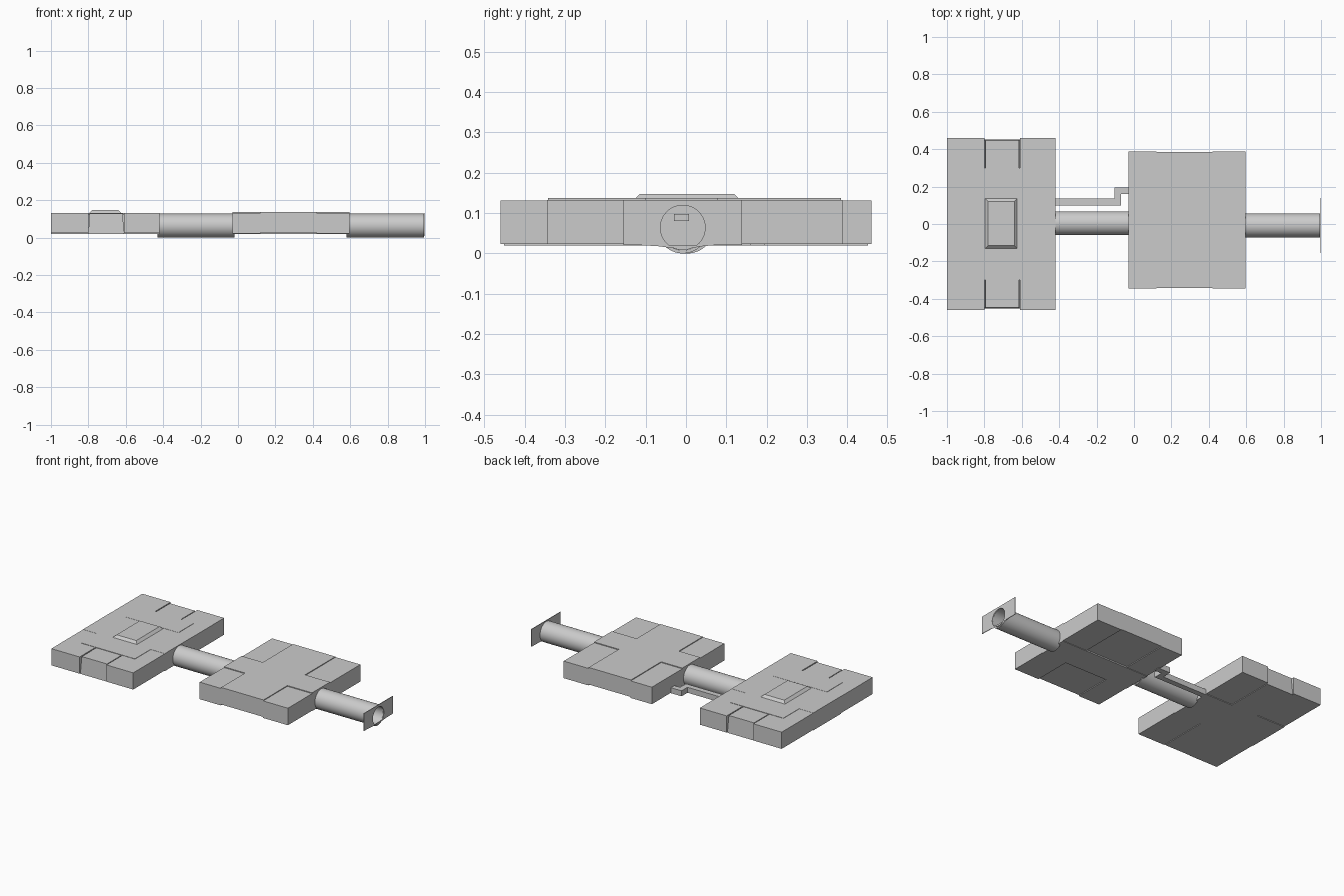
import bpy, bmesh, math

if "Cube" in bpy.data.objects:
    bpy.data.objects.remove(bpy.data.objects["Cube"])


def finish(name, bm, smooth=False):
    bmesh.ops.recalc_face_normals(bm, faces=bm.faces)
    me = bpy.data.meshes.new(name)
    bm.to_mesh(me)
    bm.free()
    ob = bpy.data.objects.new(name, me)
    bpy.context.collection.objects.link(ob)
    if smooth:
        bpy.context.view_layer.objects.active = ob
        ob.select_set(True)
        bpy.ops.object.shade_smooth_by_angle(angle=math.radians(35))
        ob.select_set(False)
    return ob


def box(name, x, y, z, inset=0.0):
    """Box from ranges; inset tapers the top face inward."""
    bm = bmesh.new()
    loops = []
    for zz, i in ((z[0], 0), (z[1], inset)):
        loops.append([bm.verts.new(p) for p in (
            (x[0] + i, y[0] + i, zz), (x[1] - i, y[0] + i, zz),
            (x[1] - i, y[1] - i, zz), (x[0] + i, y[1] - i, zz))])
    a, b = loops
    bm.faces.new(a)
    bm.faces.new(b)
    for k in range(4):
        n = (k + 1) % 4
        bm.faces.new((a[k], a[n], b[n], b[k]))
    return finish(name, bm)


def prism(name, outline, z):
    """Vertical extrusion of a flat outline."""
    bm = bmesh.new()
    f = bm.faces.new([bm.verts.new((px, py, z[0])) for px, py in outline])
    ext = bmesh.ops.extrude_face_region(bm, geom=[f])
    vs = [g for g in ext['geom'] if isinstance(g, bmesh.types.BMVert)]
    bmesh.ops.translate(bm, verts=vs, vec=(0, 0, z[1] - z[0]))
    return finish(name, bm)


def tube(name, x, cy, cz, r_out, r_in, seg=48):
    """Open hollow tube along x: four rings joined into a closed wall."""
    bm = bmesh.new()
    rings = []
    for px, r in ((x[0], r_out), (x[1], r_out), (x[1], r_in), (x[0], r_in)):
        rings.append([bm.verts.new((px, cy + r * math.cos(t), cz + r * math.sin(t)))
                      for t in (2 * math.pi * i / seg for i in range(seg))])
    for a, b in zip(rings, rings[1:] + rings[:1]):
        for i in range(seg):
            j = (i + 1) % seg
            bm.faces.new((a[i], a[j], b[j], b[i]))
    return finish(name, bm, True)


# Large room: cross-shaped core and four corner blocks
X0, X1, X2, X3 = -1.0, -0.80, -0.61, -0.42
box("large_room_cross_strip", (X1, X2), (-0.452, 0.452), (0.02, 0.130), 0.006)
box("large_room_long_strip", (X0, X3), (-0.14, 0.14), (0.02, 0.132))
for sx, xr in (("left", (X0, X1)), ("right", (X2, X3))):
    for sy, yr in (("front", (-0.46, -0.14)), ("back", (0.14, 0.46))):
        box(f"large_room_{sx}_{sy}_corner", xr, yr, (0.024, 0.131))
# Shallow ceiling panels
for s in (-1, 1):
    ys = sorted((s * 0.14, s * 0.30))
    box("large_room_ceiling_panel", (X0 + 0.1, X3 - 0.1), ys, (0.125, 0.133))
# Raised skylight
box("skylight", (-0.80, -0.62), (-0.135, 0.14), (0.128, 0.147), 0.02)

# Small room: central bay, long strip and corner blocks
A0, A1, A2, A3 = -0.03, 0.12, 0.42, 0.595
B0, B1 = -0.345, 0.388
box("small_room_bay", (A1, A2), (B0 + 0.003, B1 - 0.003), (0.028, 0.137))
box("small_room_strip", (A0, A3), (-0.10, 0.08), (0.02, 0.137))
for sx, xr in (("left", (A0, A1)), ("right", (A2, A3))):
    for sy, yr in (("front", (B0, -0.10)), ("back", (0.08, B1))):
        box(f"small_room_{sx}_{sy}_corner", xr, yr, (0.023, 0.132))

# Round corridors
tube("middle_corridor", (-0.43, -0.02), 0.004, 0.064, 0.064, 0.056)
tube("end_corridor", (0.58, 0.995), -0.008, 0.064, 0.064, 0.056)

# Door slot seen on the end wall inside the corridor
box("door_slot", (0.59, 0.60), (-0.03, 0.008), (0.08, 0.098))

# Square end plate with a round opening
bm = bmesh.new()
N, cy, cz, r = 48, -0.008, 0.064, 0.0555
inner, outer = [], []
for i in range(N):
    t = 2 * math.pi * i / N + math.pi / 4
    c, s = math.cos(t), math.sin(t)
    m = max(abs(c), abs(s))
    hz = 0.069 if s > 0 else 0.043
    inner.append(bm.verts.new((1.0, cy + r * c, cz + r * s)))
    outer.append(bm.verts.new((1.0, cy + 0.147 * c / m, cz + hz * s / m)))
for i in range(N):
    j = (i + 1) % N
    bm.faces.new((inner[i], inner[j], outer[j], outer[i]))
ext = bmesh.ops.extrude_face_region(bm, geom=bm.faces[:])
bmesh.ops.translate(bm, vec=(-0.004, 0, 0),
                    verts=[g for g in ext['geom'] if isinstance(g, bmesh.types.BMVert)])
finish("end_plate", bm)

# Crooked service duct between the rooms
prism("service_duct", [(-0.43, 0.10), (-0.07, 0.10), (-0.07, 0.16), (-0.02, 0.16),
                       (-0.02, 0.195), (-0.105, 0.195), (-0.105, 0.135), (-0.43, 0.135)],
      (0.02, 0.055))
